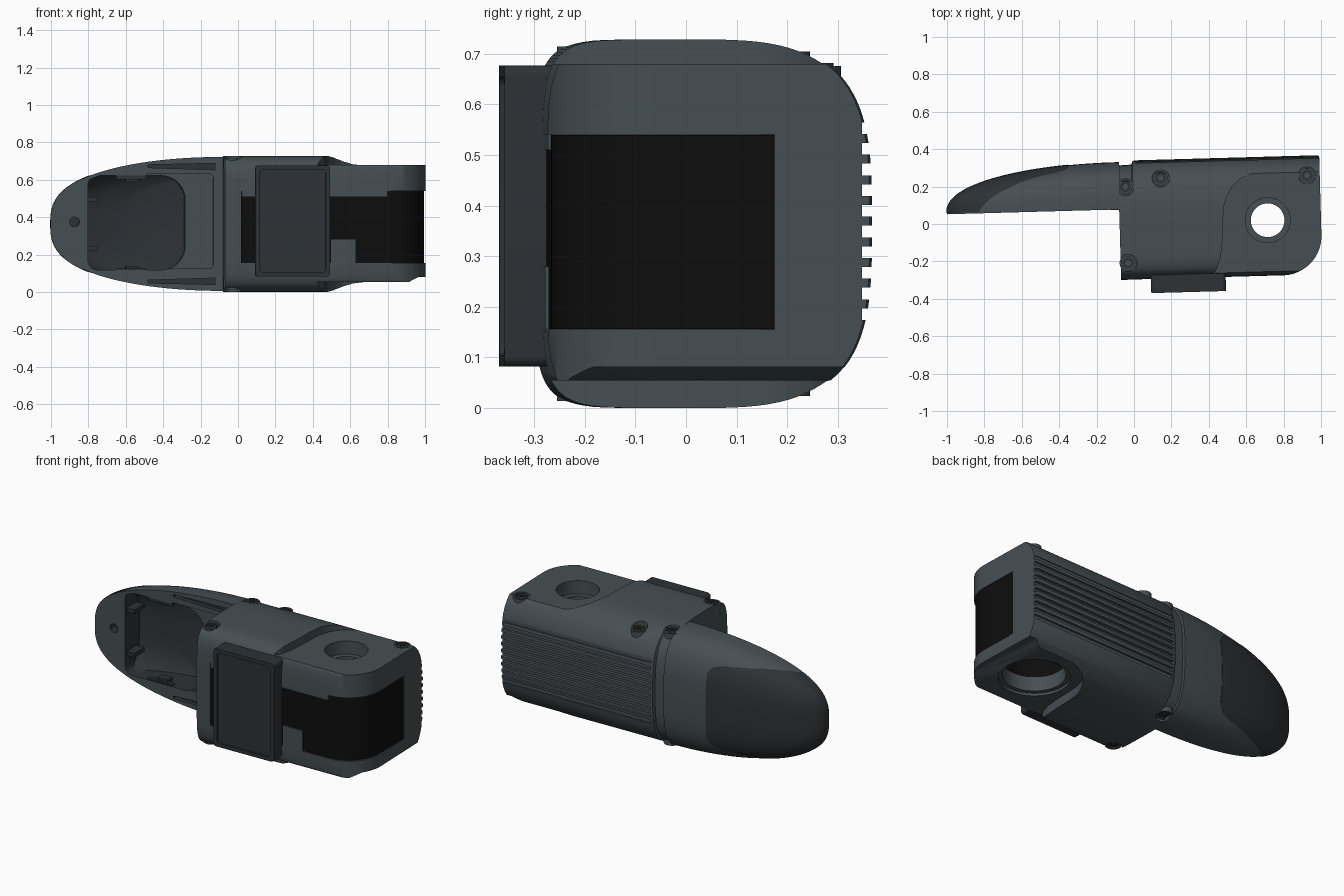
import bpy, bmesh
from math import sin, cos, pi, radians, copysign
from mathutils import Matrix

if "Cube" in bpy.data.objects:
    bpy.data.objects.remove(bpy.data.objects["Cube"])

CZ = 0.364          # mid height, everything mirrors about it
TILT = 0.028        # the whole model is turned slightly about z


def material(name, rgb):
    m = bpy.data.materials.new(name)
    m.diffuse_color = (*rgb, 1)
    m.use_nodes = True
    m.node_tree.nodes["Principled BSDF"].inputs["Base Color"].default_value = m.diffuse_color
    return m


GREY = material("slate", (0.062, 0.078, 0.085))
DARK = material("dark_slate", (0.027, 0.032, 0.035))
BLACK = material("black", (0.004, 0.004, 0.004))


def finish(bm, name, mat):
    bmesh.ops.recalc_face_normals(bm, faces=bm.faces)
    me = bpy.data.meshes.new(name)
    bm.to_mesh(me)
    bm.free()
    me.materials.append(mat)
    ob = bpy.data.objects.new(name, me)
    bpy.context.collection.objects.link(ob)
    return ob


def loft(name, rings, mat=GREY):
    bm = bmesh.new()
    rows = [[bm.verts.new(p) for p in r] for r in rings]
    n = len(rows[0])
    for a, b in zip(rows, rows[1:]):
        for i in range(n):
            bm.faces.new((a[i], a[(i + 1) % n], b[(i + 1) % n], b[i]))
    bm.faces.new(rows[0])
    bm.faces.new(rows[-1])
    return finish(bm, name, mat)


def prism(name, pts, axis, lo, hi, mat=GREY):
    put = (lambda p, h: (p[0], p[1], h)) if axis == "z" else (lambda p, h: (p[0], h, p[1]))
    return loft(name, [[put(p, h) for p in pts] for h in (lo, hi)], mat)


def boxes(name, specs, mat=GREY):
    bm = bmesh.new()
    for x0, x1, y0, y1, z0, z1 in specs:
        m = Matrix.Translation(((x0 + x1) / 2, (y0 + y1) / 2, (z0 + z1) / 2)) @ \
            Matrix.Diagonal((x1 - x0, y1 - y0, z1 - z0, 1))
        bmesh.ops.create_cube(bm, size=1, matrix=m)
    return finish(bm, name, mat)


def circle(x, y, r, n=48):
    return [(x + r * cos(2 * pi * i / n), y + r * sin(2 * pi * i / n)) for i in range(n)]


def arc(x, y, r, a0, n=10):
    return [(x + r * cos(a0 + pi / 2 * i / n), y + r * sin(a0 + pi / 2 * i / n)) for i in range(n + 1)]


def round_rect(x0, x1, z0, z1, rl, rr):
    return (arc(x1 - rr, z1 - rr, rr, 0) + arc(x0 + rl, z1 - rl, rl, pi / 2)
            + arc(x0 + rl, z0 + rl, rl, pi) + arc(x1 - rr, z0 + rr, rr, 1.5 * pi))


def boolean(ob, tool, op="DIFFERENCE"):
    mod = ob.modifiers.new("bool", "BOOLEAN")
    mod.operation, mod.object, mod.solver = op, tool, "EXACT"
    mod.material_mode = "TRANSFER"
    bpy.context.view_layer.objects.active = ob
    bpy.ops.object.modifier_apply(modifier=mod.name)
    bpy.data.objects.remove(tool)


def power(v, n):
    return copysign(abs(v) ** (2 / n), v)


# --- main body: rounded cross-section swept along x, with a lowered neck
def body_ring(x, back, n=96):
    ring = []
    for i in range(n):
        t = 2 * pi * i / n
        e, b = (3.3, back) if sin(t) >= 0 else (6.5, 0.297)
        ring.append((x, b * power(sin(t), e), CZ + CZ * power(cos(t), e)))
    return ring


body = loft("body_shell", [body_ring(*s) for s in
            ((-0.077, 0.315), (-0.006, 0.318), (0.0, 0.335), (0.01, 0.34), (0.99, 0.34), (1.0, 0.335))])

# rounded front right corner
corner = arc(0.79, -0.087, 0.21, 1.5 * pi, 16)
boolean(body, prism("cut", corner + [(1.1, -0.087), (1.1, -0.4), (0.79, -0.4)], "z", -0.1, 0.9))

# stepped-down end area on top and bottom, raised further at the lower end
step = [(0.4, -0.297), (0.44, -0.245), (0.46, -0.18), (0.47, -0.1), (0.475, 0), (0.483, 0.08), (0.5, 0.135),
        (0.53, 0.185), (0.57, 0.224), (0.62, 0.248), (0.68, 0.258), (0.92, 0.262), (1.1, 0.262),
        (1.1, -0.4), (0.4, -0.4)]
for lo, hi in ((0.68, 0.9), (-0.1, 0.054)):
    boolean(body, prism("cut", step, "z", lo, hi))
boolean(body, prism("cut", [(0.9, 0.05), (0.96, 0.081), (1.1, 0.081), (1.1, -0.1), (0.9, -0.1)], "y", -0.4, 0.4))

# window, stepped through hole and cooling slots
boolean(body, boxes("cut", [(0.01, 1.1, -0.4, 0.147, 0.155, 0.54)]))
HX, HY = 0.715, 0.0
for r, lo, hi in ((0.09, 0.4, 0.9), (0.12, 0.6, 0.9), (0.17, -0.1, 0.3), (0.195, -0.1, 0.07)):
    boolean(body, prism("cut", circle(HX, HY, r), "z", lo, hi))
boolean(body, boxes("cut", [(0.015, 1.1, 0.32, 0.4, 0.174 + 0.0408 * i, 0.197 + 0.0408 * i)
                            for i in range(10)]))

# --- black insert behind the window
insert = prism("black_insert", [(0.012, -0.289)] + arc(0.79, -0.087, 0.202, 1.5 * pi, 16)
               + [(0.996, 0.146), (0.012, 0.146)], "z", 0.156, 0.539, BLACK)
boolean(insert, prism("cut", circle(HX, HY, 0.171), "z", 0, 0.9, BLACK))

# grey trims at the window edge
boxes("window_trim", [(0.49, 0.62, -0.296, -0.25, 0.15, 0.28), (0.012, 0.79, -0.295, -0.25, 0.51, 0.545)])

# --- front plate with a shallow framed face
plate = prism("front_plate", round_rect(0.082, 0.482, 0.082, 0.677, 0.02, 0.02), "y", -0.372, -0.275, DARK)
boolean(plate, prism("cut", round_rect(0.105, 0.459, 0.105, 0.654, 0.02, 0.02), "y", -0.5, -0.362, DARK))


# --- nose: half-round tapering shell
def nose_loft(name, off, base, mat=GREY, rows=36, n=48):
    rings = []
    for k in range(rows + 1):
        s = min(sin(pi / 2 * k / rows), 0.9995)
        a = max(0.358 * (1 - s * s) ** (1 / 2.75) + off, 0.004)
        h = max(0.25 * (1 - s * s) ** (1 / 2.25) + off, 0.004)
        e = 3.1 - 0.2 * s
        x = -0.085 - (0.914 + off) * s if k else -0.07
        ring = [(x, 0.083 + h * power(max(sin(pi * i / n), 0), e), CZ + a * power(cos(pi * i / n), e))
                for i in range(n + 1)]
        rings.append(ring + [(x, base, CZ - a), (x, base, CZ + a)])
    return loft(name, rings, mat)


nose = nose_loft("nose_shell", 0, 0.08)
tray = prism("cut", round_rect(-0.8, -0.28, 0.118, 0.622, 0.05, 0.13), "y", 0.0, 0.28, DARK)
boolean(tray, nose_loft("cut", -0.015, -0.05, DARK), "INTERSECT")
boolean(nose, tray)
boolean(nose, prism("cut", round_rect(-0.5, -0.13, 0.125, 0.63, 0.02, 0.02), "y", 0.0, 0.092))
boolean(nose, prism("cut", circle(-0.872, 0.375, 0.026, 24), "y", 0.0, 0.13, DARK))
for m in (1, -1):
    groove = [(-0.48, 0.665), (-0.12, 0.653), (-0.12, 0.688), (-0.48, 0.68)]
    boolean(nose, prism("cut", [(x, CZ + m * (z - CZ)) for x, z in groove], "y", 0.0, 0.11, DARK))

# clips and tabs inside the tray, and the hinge strip beside the body
clips = []
for m in (1, -1):
    for x0, x1, y0, y1, d0, d1 in ((-0.65, -0.49, 0.085, 0.11, 0.238, 0.27), (-0.6, -0.53, 0.1, 0.15, 0.225, 0.26),
                                   (-0.805, -0.75, 0.1, 0.2, 0.12, 0.145)):
        z = sorted((CZ + m * d0, CZ + m * d1))
        clips.append((x0, x1, y0, y1, z[0], z[1]))
boxes("tray_clips", clips, DARK)
boxes("hinge_strip", [(-0.13, -0.075, 0.078, 0.1, 0.26, 0.485)])

# dark grip skin on the nose tip
cap = nose_loft("nose_grip", 0.003, 0.0, DARK)
boolean(cap, nose_loft("cut", -0.008, -0.05, DARK))
edge = [(-0.83, 0.086), (-0.805, 0.12), (-0.76, 0.16), (-0.7, 0.195), (-0.6, 0.24), (-0.5, 0.268),
        (-0.42, 0.284), (-0.37, 0.297), (-0.345, 0.31), (-0.335, 0.4), (-1.1, 0.4), (-1.1, 0.086)]
boolean(cap, prism("cut", edge, "z", -0.1, 0.9, DARK), "INTERSECT")

# --- countersunk screws on top, two of them repeated underneath
SCREWS = ((-0.04, 0.2, 0.34), (0.15, 0.241, 0.318), (-0.037, -0.208, 0.35), (0.932, 0.234, 0.312))
for i, (x, y, half) in enumerate(SCREWS):
    for side, m in (("top", 1), ("bottom", -1)):
        if m < 0 and i in (1, 3):
            continue

        def zs(lo, hi):
            return sorted((CZ + m * lo, CZ + m * hi))
        boolean(body, prism("cut", circle(x, y, 0.047, 32), "z", *zs(half - 0.01, 0.5)))
        boss = prism(f"screw_boss_{side}_{i + 1}", circle(x, y, 0.046, 32), "z", *zs(half - 0.06, half))
        boolean(boss, prism("cut", circle(x, y, 0.036, 32), "z", *zs(half - 0.02, half + 0.1), DARK))
        head = prism(f"screw_head_{side}_{i + 1}", circle(x, y, 0.03, 32), "z", *zs(half - 0.05, half - 0.005), DARK)
        boolean(head, prism("cut", circle(x, y, 0.016, 6), "z", *zs(half - 0.025, half + 0.1), BLACK))

# --- tilt everything, then smooth with crisp edges
for ob in bpy.context.collection.objects:
    ob.data.transform(Matrix.Rotation(TILT, 4, "Z"))
    bpy.ops.object.select_all(action="DESELECT")
    ob.select_set(True)
    bpy.context.view_layer.objects.active = ob
    bpy.ops.object.shade_smooth_by_angle(angle=radians(30))
